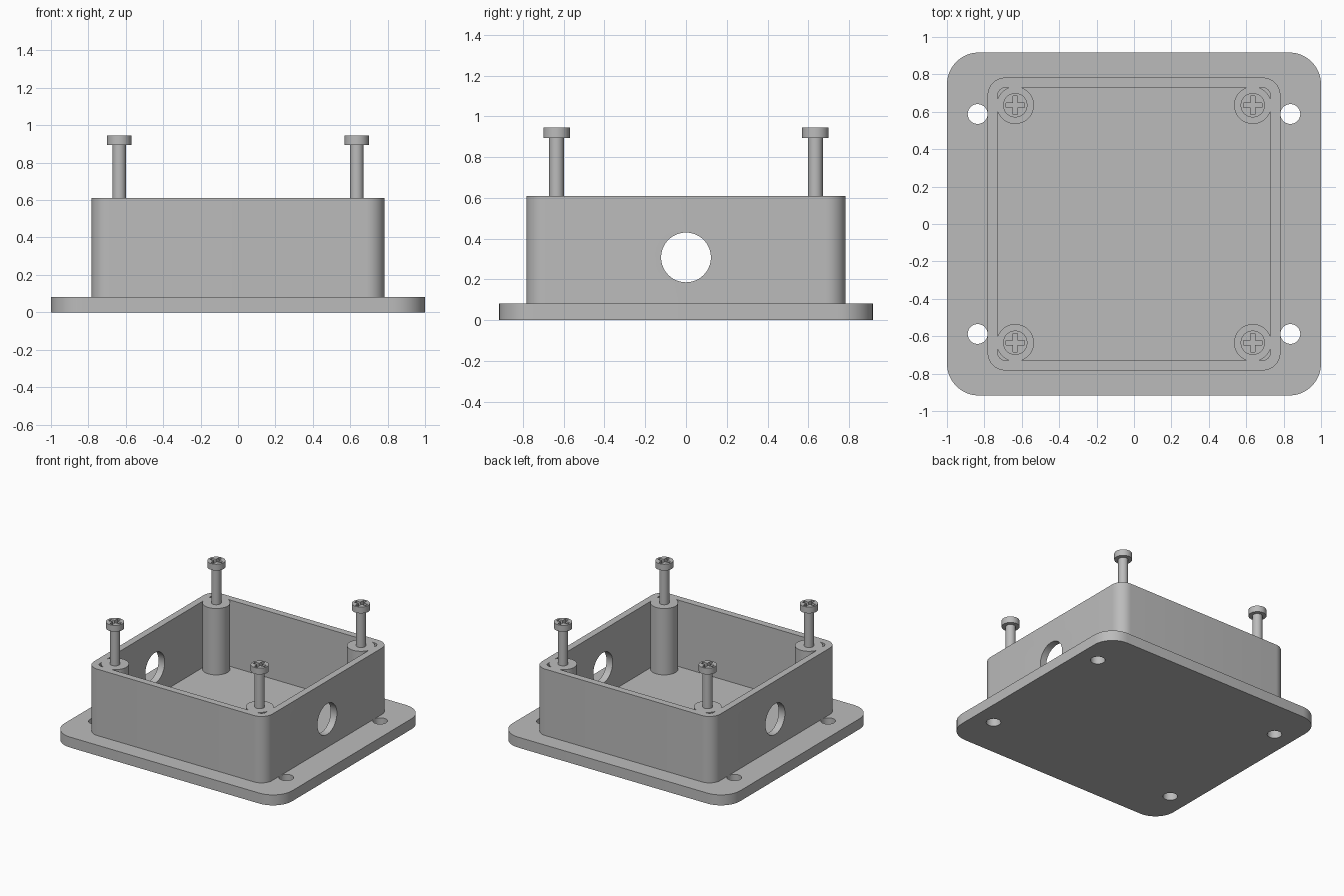
import bpy
import bmesh
from math import cos, sin, pi, radians
from mathutils import Matrix

cube = bpy.data.objects.get("Cube")
if cube:
    bpy.data.objects.remove(cube, do_unlink=True)

grey = bpy.data.materials.new("plain_grey")
grey.use_nodes = True
grey.diffuse_color = (0.5, 0.5, 0.5, 1)
grey.node_tree.nodes["Principled BSDF"].inputs["Base Color"].default_value = grey.diffuse_color

CORNERS = [(sx, sy) for sx in (-1, 1) for sy in (-1, 1)]
FLOOR, RIM = 0.083, 0.61
POST = 0.635


def add_object(name, bm):
    bmesh.ops.recalc_face_normals(bm, faces=bm.faces)
    mesh = bpy.data.meshes.new(name)
    bm.to_mesh(mesh)
    bm.free()
    mesh.materials.append(grey)
    obj = bpy.data.objects.new(name, mesh)
    bpy.context.collection.objects.link(obj)
    return obj


def rounded_block(name, hx, hy, radius, z0, z1, steps=10):
    """Upright prism with rounded vertical corners."""
    bm = bmesh.new()
    ring = []
    for i, (sx, sy) in enumerate([(1, 1), (-1, 1), (-1, -1), (1, -1)]):
        for k in range(steps + 1):
            a = (i + k / steps) * pi / 2
            ring.append(bm.verts.new((sx * (hx - radius) + radius * cos(a),
                                      sy * (hy - radius) + radius * sin(a), z0)))
    base = bm.faces.new(ring)
    top = bmesh.ops.extrude_face_region(bm, geom=[base])["geom"]
    bmesh.ops.translate(bm, vec=(0, 0, z1 - z0),
                        verts=[v for v in top if isinstance(v, bmesh.types.BMVert)])
    return add_object(name, bm)


def cylinder(name, centre, radius, length, axis="Z", segments=48):
    bm = bmesh.new()
    turn = Matrix.Rotation(pi / 2, 4, "Y") if axis == "X" else Matrix()
    bmesh.ops.create_cone(bm, cap_ends=True, segments=segments, radius1=radius,
                          radius2=radius, depth=length,
                          matrix=Matrix.Translation(centre) @ turn)
    return add_object(name, bm)


def upright(name, x, y, radius, z0, z1):
    return cylinder(name, (x, y, (z0 + z1) / 2), radius, z1 - z0)


def box(name, centre, size):
    bm = bmesh.new()
    bmesh.ops.create_cube(bm, size=1, matrix=Matrix.Translation(centre) @ Matrix.Diagonal((*size, 1)))
    return add_object(name, bm)


def combine(target, tool, operation):
    """Apply a boolean and discard the tool."""
    mod = target.modifiers.new("boolean", "BOOLEAN")
    mod.operation, mod.object, mod.solver = operation, tool, "EXACT"
    bpy.context.view_layer.update()
    graph = bpy.context.evaluated_depsgraph_get()
    result = bpy.data.meshes.new_from_object(target.evaluated_get(graph))
    target.modifiers.clear()
    target.data = result
    bpy.data.objects.remove(tool, do_unlink=True)


# Base plate with four mounting holes
plate = rounded_block("base_plate", 1.0, 0.917, 0.17, 0, FLOOR)
for sx, sy in CORNERS:
    combine(plate, upright("hole_cutter", sx * 0.836, sy * 0.588, 0.053, -0.1, 0.2), "DIFFERENCE")

# Open box walls with a cable hole through both sides
walls = rounded_block("box_walls", 0.783, 0.783, 0.095, FLOOR - 0.005, RIM)
combine(walls, rounded_block("inside_cutter", 0.729, 0.729, 0.042, -0.1, 1), "DIFFERENCE")
combine(walls, cylinder("cable_cutter", (0, 0, 0.308), 0.122, 2, "X", 64), "DIFFERENCE")

# Corner screw posts, merged flush with the rim
for sx, sy in CORNERS:
    combine(walls, upright("post", sx * POST, sy * POST, 0.1, FLOOR - 0.005, RIM), "UNION")

# Raised screws with cross-slotted heads
screws = []
for i, (sx, sy) in enumerate(CORNERS):
    x, y = sx * POST, sy * POST
    head = upright(f"screw_{i + 1}", x, y, 0.065, 0.895, 0.945)
    for size in ((0.1, 0.026, 0.06), (0.026, 0.1, 0.06)):
        combine(head, box("slot_cutter", (x, y, 0.945), size), "DIFFERENCE")
    combine(head, upright("shaft", x, y, 0.036, 0.5, 0.905), "UNION")
    screws.append(head)

# Smooth the curved sides, keep the edges crisp
bpy.ops.object.select_all(action="DESELECT")
for obj in [plate, walls, *screws]:
    obj.select_set(True)
    bpy.context.view_layer.objects.active = obj
bpy.ops.object.shade_smooth_by_angle(angle=radians(30))
